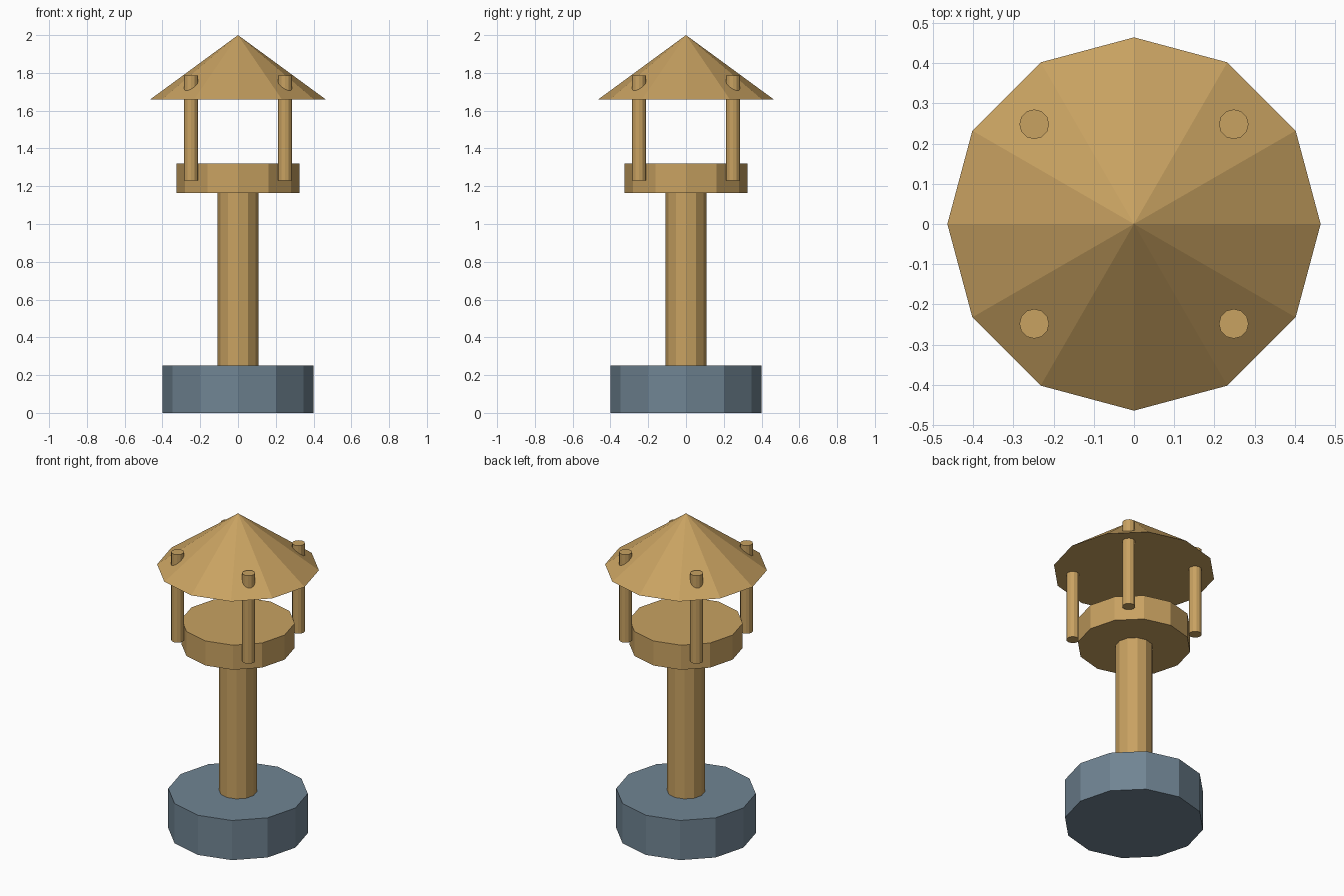
import bpy

default = bpy.data.objects.get("Cube")
if default:
    bpy.data.objects.remove(default, do_unlink=True)


def make_material(name, rgb):
    mat = bpy.data.materials.new(name)
    mat.use_nodes = True
    color = (*rgb, 1.0)
    mat.diffuse_color = color
    mat.node_tree.nodes["Principled BSDF"].inputs["Base Color"].default_value = color
    return mat


wood = make_material("tan wood", (0.58, 0.36, 0.12))
stone = make_material("blue grey stone", (0.162, 0.231, 0.292))


def tapered(name, bottom, top, z0, z1, mat, x=0.0, y=0.0, sides=12):
    """Flat-sided upright part between heights z0 and z1."""
    bpy.ops.mesh.primitive_cone_add(
        vertices=sides, radius1=bottom, radius2=top, depth=z1 - z0,
        location=(x, y, (z0 + z1) / 2))
    obj = bpy.context.object
    obj.name = name
    obj.data.materials.append(mat)
    return obj


# Foot, column and platform
tapered("base", 0.4, 0.4, 0.0, 0.25, stone)
tapered("column", 0.108, 0.108, 0.25, 1.165, wood)
tapered("platform", 0.325, 0.325, 1.165, 1.32, wood)

# Four posts that poke through the roof
for side, x in (("left", 0.248), ("right", -0.248)):
    for end, y in (("front", -0.248), ("back", 0.248)):
        tapered(f"{end}_{side}_post", 0.037, 0.037, 1.23, 1.785, wood, x, y)

# Pointed roof with a closed underside
tapered("roof", 0.464, 0.0, 1.66, 2.0, wood)
